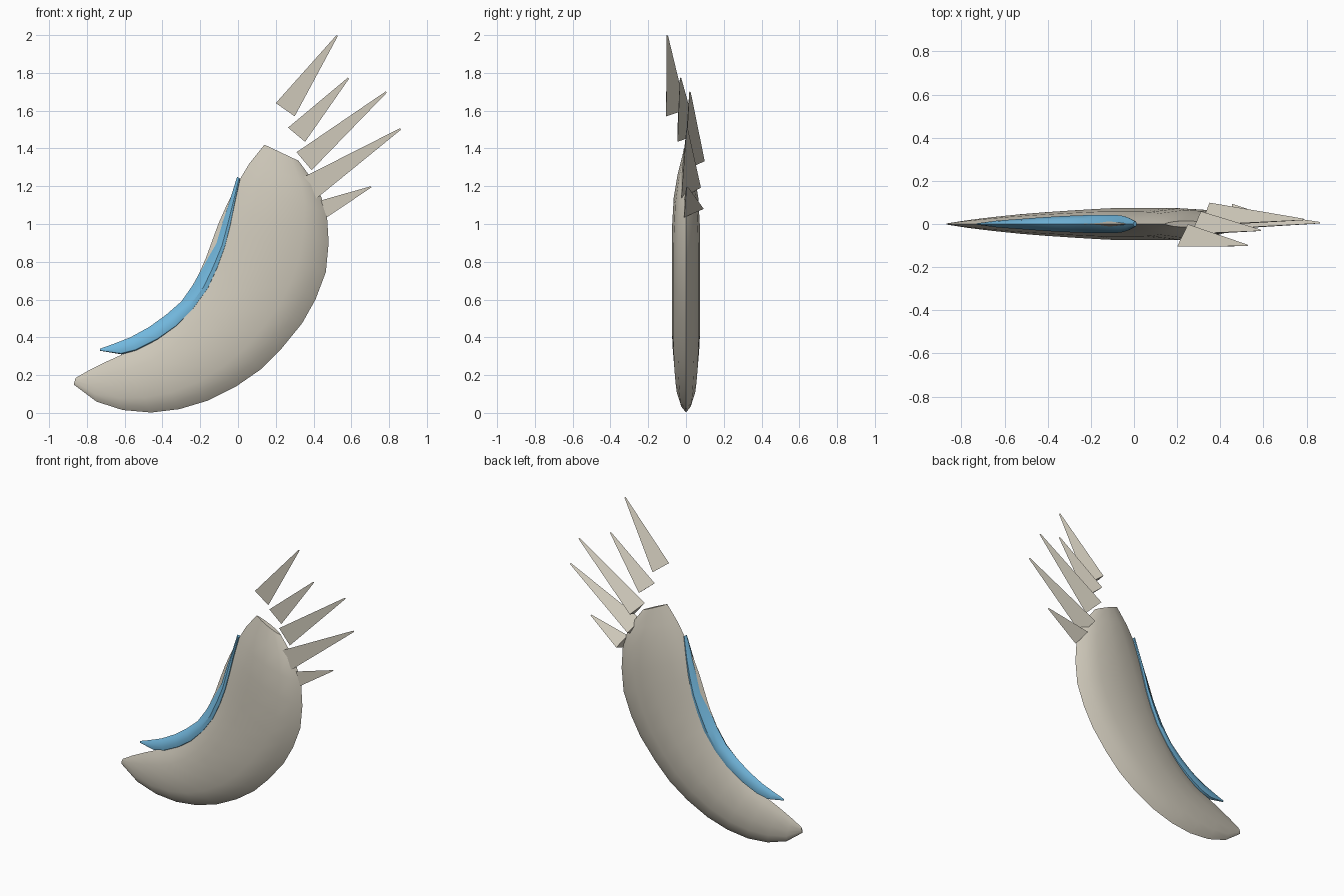
import bpy, bmesh, math
from mathutils import Vector

cube = bpy.data.objects.get("Cube")
if cube:
    bpy.data.objects.remove(cube, do_unlink=True)


def make_material(name, color):
    mat = bpy.data.materials.new(name)
    mat.use_nodes = True
    mat.diffuse_color = (*color, 1)
    bsdf = next(n for n in mat.node_tree.nodes if n.type == "BSDF_PRINCIPLED")
    bsdf.inputs["Base Color"].default_value = (*color, 1)
    return mat


ivory = make_material("warm ivory", (0.62, 0.58, 0.49))
blue = make_material("sky blue", (0.17, 0.48, 0.73))


def loft(name, rings, material, smooth=True):
    """Skin a row of closed rings and cap both ends."""
    bm = bmesh.new()
    loops = [[bm.verts.new(p) for p in ring] for ring in rings]
    for a, b in zip(loops, loops[1:]):
        for i in range(len(a)):
            j = (i + 1) % len(a)
            bm.faces.new((a[i], a[j], b[j], b[i]))
    bm.faces.new(loops[0])
    bm.faces.new(loops[-1])
    bmesh.ops.recalc_face_normals(bm, faces=bm.faces)
    mesh = bpy.data.meshes.new(name)
    bm.to_mesh(mesh)
    bm.free()
    mesh.materials.append(material)
    obj = bpy.data.objects.new(name, mesh)
    bpy.context.collection.objects.link(obj)
    if smooth:
        bpy.ops.object.select_all(action="DESELECT")
        obj.select_set(True)
        bpy.context.view_layer.objects.active = obj
        bpy.ops.object.shade_smooth_by_angle(angle=math.radians(35))
    return obj


def crescent(name, stations, section, material):
    """Loft a mirrored lens section between an inner and an outer edge."""
    outline = [(t, -w) for t, w in section]
    outline += [(t, w) for t, w in reversed(section) if w > 0]
    rings = []
    for ix, iz, ox, oz, half in stations:
        inner, outer = Vector((ix, 0, iz)), Vector((ox, 0, oz))
        rings.append([inner.lerp(outer, t) + Vector((0, w * half, 0))
                      for t, w in outline])
    return loft(name, rings, material)


# Curved body: inner edge x z, outer edge x z, half thickness
body = [
    (-.86, .185, -.87, .15, .003), (-.79, .225, -.75, .06, .018),
    (-.7, .27, -.61, .015, .032), (-.6, .315, -.46, .002, .045),
    (-.5, .365, -.31, .02, .055), (-.41, .44, -.16, .065, .063),
    (-.33, .53, -.01, .14, .07), (-.26, .64, .12, .23, .075),
    (-.21, .73, .23, .34, .075), (-.17, .82, .34, .475, .075),
    (-.13, .93, .41, .6, .075), (-.1, 1.01, .465, .745, .075),
    (-.06, 1.1, .48, .9, .073), (0, 1.22, .47, 1.06, .065),
    (.06, 1.32, .42, 1.2, .045), (.14, 1.42, .32, 1.335, .015),
]
crescent("curved_body", body,
         [(0, 0), (.1, .38), (.25, .76), (.5, 1), (.75, .88), (.9, .55), (1, 0)],
         ivory)

# Blue strip straddling the inner edge
strip = [
    (-.73, .34, -.73, .33, .003), (-.66, .365, -.62, .315, .016),
    (-.57, .4, -.54, .335, .022), (-.47, .455, -.43, .39, .03),
    (-.38, .52, -.33, .46, .036), (-.3, .59, -.24, .55, .04),
    (-.23, .69, -.16, .66, .042), (-.18, .785, -.11, .77, .042),
    (-.12, .9, -.07, .88, .042), (-.085, 1.01, -.04, 1, .038),
    (-.045, 1.12, -.02, 1.1, .03), (-.005, 1.25, .01, 1.24, .012),
]
crescent("inner_strip", strip,
         [(0, 0), (.25, .6), (.7, 1), (1, .9), (1.1, 0)], blue)

# Three-sided spikes: base upper x z, base lower x z, tip x z, front y, tip y
spikes = [
    (.2, 1.64, .3, 1.57, .525, 2, -.105, -.1),
    (.265, 1.51, .355, 1.435, .585, 1.775, -.045, -.03),
    (.31, 1.38, .39, 1.285, .785, 1.702, -.005, .02),
    (.35, 1.25, .415, 1.135, .86, 1.507, -.025, .005),
    (.44, 1.125, .47, 1.035, .705, 1.2, -.01, .005),
]
for number, (ax, az, bx, bz, tx, tz, front, tip_y) in enumerate(spikes, 1):
    upper, lower = Vector((ax, front, az)), Vector((bx, front, bz))
    back = (upper + lower) / 2 + Vector((0, .104, 0))
    base = [upper, lower, back]
    centre = (upper + lower + back) / 3
    tip = Vector((tx, tip_y, tz))
    end = [tip + (p - centre) * .07 for p in base]
    shift = tip.z - max(p.z for p in end)
    end = [p + Vector((0, 0, shift)) for p in end]
    loft(f"spike_{number}", [base, end], ivory, smooth=False)
